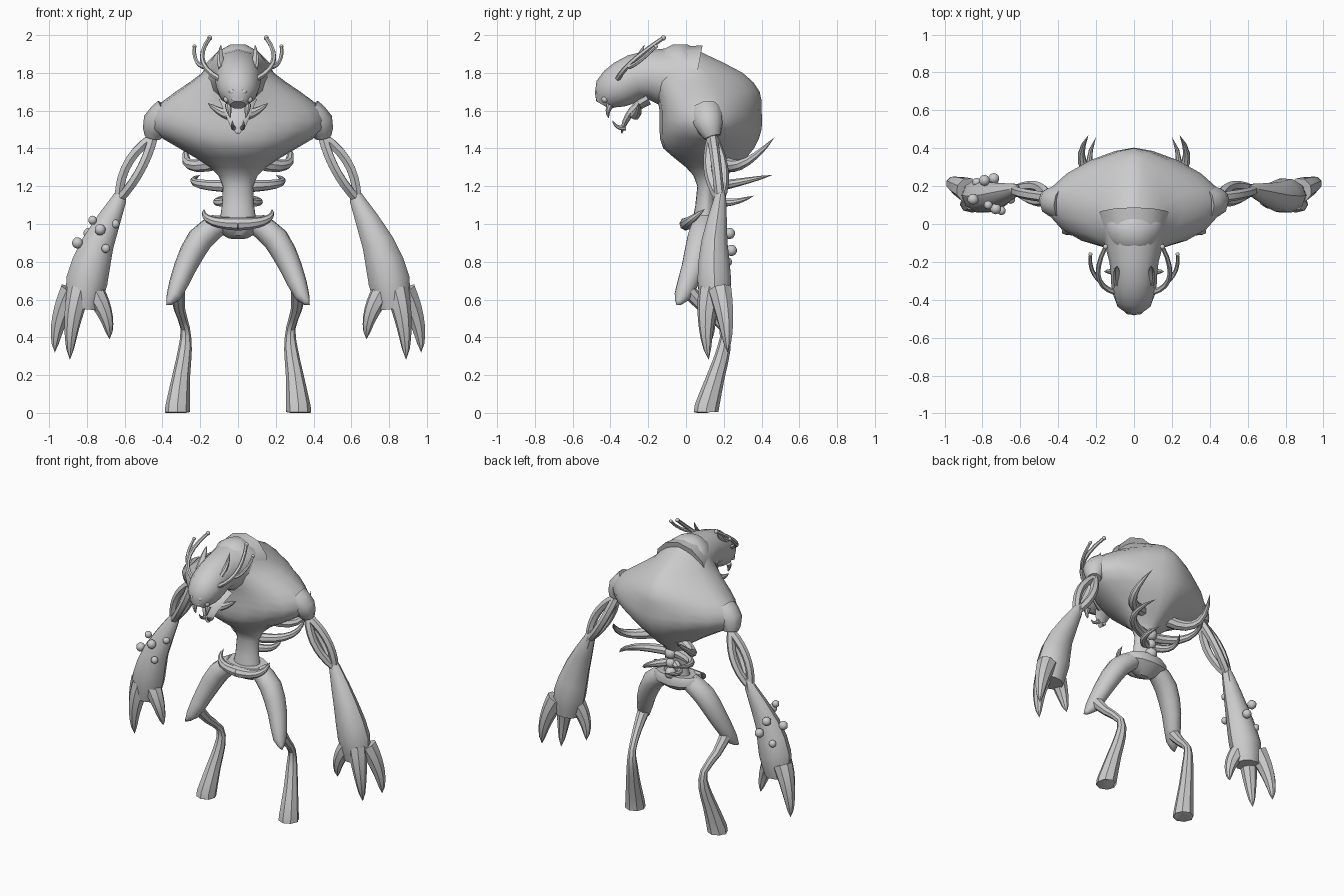
import bpy, bmesh, math
from mathutils import Vector

if "Cube" in bpy.data.objects:
    bpy.data.objects.remove(bpy.data.objects["Cube"])

skin = bpy.data.materials.new("grey_skin")
skin.use_nodes = True
grey = (0.6, 0.6, 0.6, 1)
skin.diffuse_color = grey
skin.node_tree.nodes["Principled BSDF"].inputs["Base Color"].default_value = grey


def finish(name, bm, mirror):
    """Turn a bmesh into a smooth-shaded object, mirrored across x if asked."""
    bmesh.ops.remove_doubles(bm, verts=bm.verts, dist=0.0005)
    bmesh.ops.recalc_face_normals(bm, faces=bm.faces)
    mesh = bpy.data.meshes.new(name)
    bm.to_mesh(mesh)
    bm.free()
    mesh.materials.append(skin)
    part = bpy.data.objects.new(name, mesh)
    bpy.context.collection.objects.link(part)
    if mirror:
        part.modifiers.new("Mirror", 'MIRROR')
    bpy.ops.object.select_all(action='DESELECT')
    part.select_set(True)
    bpy.context.view_layer.objects.active = part
    bpy.ops.object.shade_smooth_by_angle(angle=math.radians(40))


def skin_rings(name, rings, mirror):
    """Bridge equally long point rings and cap the open ends."""
    bm = bmesh.new()
    rows = [[bm.verts.new(point) for point in ring] for ring in rings]
    count = len(rows[0])
    for lower, upper in zip(rows, rows[1:]):
        for i in range(count):
            j = (i + 1) % count
            bm.faces.new((lower[i], lower[j], upper[j], upper[i]))
    for row in (rows[0], rows[-1]):
        if (row[0].co - row[count // 2].co).length > 0.002:
            bm.faces.new(row)
    finish(name, bm, mirror)


def spline(keys, steps=2):
    """Catmull-Rom interpolation of number tuples."""
    last = len(keys) - 1
    result = []
    for i in range(last):
        around = [keys[min(max(k, 0), last)] for k in range(i - 1, i + 3)]
        for step in range(steps):
            t = step / steps
            result.append([b + t * (c - a + t * (2 * a - 5 * b + 4 * c - d
                                                 + t * (3 * b - a - 3 * c + d))) / 2
                           if t else b for a, b, c, d in zip(*around)])
            if t:
                # Use the properly halved linear term
                result[-1] = [b + (t * (c - a) + t * t * (2 * a - 5 * b + 4 * c - d)
                                   + t ** 3 * (3 * b - a - 3 * c + d)) / 2
                              for a, b, c, d in zip(*around)]
    return result + [list(keys[-1])]


def sweep(name, centres, radii, wide, flat, sides, mirror):
    """Sweep an ellipse along a path; wide is the direction of its full radius."""
    rings = []
    for i, (centre, radius) in enumerate(zip(centres, radii)):
        along = centres[min(i + 1, len(centres) - 1)] - centres[max(i - 1, 0)]
        along.normalize()
        across = (wide - along * wide.dot(along)).normalized()
        over = along.cross(across) * flat
        ring = []
        for k in range(sides):
            turn = math.tau * k / sides
            point = centre + radius * (across * math.cos(turn) + over * math.sin(turn))
            point.z = max(point.z, 0)
            ring.append(point)
        rings.append(ring)
    skin_rings(name, rings, mirror)


def limb(name, path, radii, flat=1, sides=10, mirror=True):
    """Smooth limb through joints, each with its own radius."""
    keys = spline([(*joint, radius) for joint, radius in zip(path, radii)])
    sweep(name, [Vector(key[:3]) for key in keys], [max(key[3], 0) for key in keys],
          Vector((1, 0, 0)), flat, sides, mirror)


def horn(name, base, bend, tip, radius, end=0, flat=1, sides=8, mirror=True):
    """Curved spike: one bend, with the radius tapering towards the tip."""
    base, bend, tip = Vector(base), Vector(bend), Vector(tip)
    steps = [k / 7 for k in range(8)]
    centres = [base.lerp(bend, t).lerp(bend.lerp(tip, t), t) for t in steps]
    radii = [radius * (end + (1 - end) * (1 - t) ** 0.6) for t in steps]
    plane = (bend - base).cross(tip - bend).normalized()
    sweep(name, centres, radii, plane, flat, sides, mirror)


def balls(name, centres, radius, mirror=False):
    """Round lumps, every second one a little smaller."""
    bm = bmesh.new()
    for i, centre in enumerate(centres):
        size = radius * (0.8 if i % 2 else 1)
        lump = bmesh.ops.create_uvsphere(bm, u_segments=10, v_segments=7, radius=size)
        bmesh.ops.translate(bm, verts=lump["verts"], vec=centre)
    finish(name, bm, mirror)


def torso_ring(height, half_width, front, back, sides=20):
    """Oval in front, drawn out to a point at the shoulders behind."""
    ring = []
    for k in range(sides):
        c, s = math.cos(math.tau * k / sides), math.sin(math.tau * k / sides)
        power = 1.33 if s > 0 else 1
        x = half_width * math.copysign(abs(c) ** power, c)
        y = math.copysign(abs(s) ** power, s) * (back - front) / 2
        ring.append((x, y + (front + back) / 2, height))
    return ring


# Torso: height, half width, front and back
torso = [(1.95, .04, -.07, .01), (1.9, .12, -.15, .1), (1.8, .19, -.18, .3),
         (1.7, .33, -.16, .39), (1.6, .45, -.14, .4), (1.5, .46, -.14, .4),
         (1.4, .31, -.12, .36), (1.3, .15, 0, .27), (1.2, .08, .06, .17), (1, .1, .03, .18)]
skin_rings("torso", [torso_ring(*key) for key in spline(torso)], False)

# Pelvis bowl with a raised rim
limb("pelvis", [(0, .1, 1.04), (0, .1, 1), (0, .08, .93)], [.15, .17, .06],
     flat=.6, sides=12, mirror=False)
horn("pelvis_rim", (0, 0, 1), (.2, 0, 1), (.18, .1, 1.08), .035)

# Head with hanging jaw
limb("head", [(0, .05, 1.75), (0, -.2, 1.79), (0, -.32, 1.75), (0, -.4, 1.69), (0, -.44, 1.63)],
     [.2, .13, .12, .1, .04], sides=12, mirror=False)
horn("jaw", (0, -.2, 1.66), (0, -.32, 1.6), (0, -.34, 1.48), .1, end=.1, flat=.3, mirror=False)
horn("cheek_spike", (.05, -.27, 1.58), (.1, -.25, 1.59), (.16, -.25, 1.64), .03)
horn("lower_tusk", (.02, -.32, 1.51), (.03, -.37, 1.5), (.03, -.39, 1.55), .015)
horn("upper_fang", (.05, -.4, 1.63), (.05, -.42, 1.6), (.04, -.41, 1.56), .02)
horn("ear", (.08, -.31, 1.82), (.1, -.25, 1.87), (.09, -.22, 1.95), .03, flat=.6)
balls("eyes", [(.03, -.46, 1.7), (.02, -.46, 1.66), (.06, -.43, 1.66)], .018, mirror=True)

# Forked antlers
crown, fork = (.15, -.12, 1.985), (.23, -.16, 1.94)
horn("antler", (.1, -.36, 1.77), (.25, -.32, 1.85), crown, .015, end=.7, sides=6)
horn("antler_branch", (.18, -.3, 1.83), (.24, -.25, 1.85), fork, .012, end=.7, sides=6)
balls("antler_buds", [crown, fork], .014, mirror=True)

# Shoulders and open upper arms made of three bowed strands
shoulder, elbow = Vector((.45, .14, 1.46)), Vector((.63, .18, 1.13))
limb("shoulder", [(.37, .11, 1.58), (.43, .12, 1.53), shoulder], [.09, .08, .045])
for k, place in enumerate(("outer", "rear", "front")):
    turn = math.tau * k / 3
    bow = Vector((math.cos(turn), math.sin(turn), math.cos(turn) / 2)) * .09
    horn(place + "_arm_strand", shoulder, (shoulder + elbow) / 2 + bow, elbow,
         .028, end=.9, sides=6)

# Forearms and three-clawed hands
limb("forearm", [(.61, .18, 1.2), elbow, (.74, .15, .9), (.8, .15, .7), (.82, .15, .55)],
     [.015, .04, .085, .11, .085], flat=.85)
horn("elbow_spike", (.65, .18, 1.07), (.61, .2, 1.12), (.61, .2, 1.2), .03, sides=6)
horn("outer_claw", (.88, .18, .65), (.97, .22, .48), (.97, .22, .32), .065)
horn("middle_claw", (.84, .13, .65), (.89, .09, .48), (.89, .12, .28), .065)
horn("thumb_claw", (.77, .14, .65), (.68, .11, .52), (.68, .14, .39), .06)

# Growths on the right forearm
balls("forearm_boils", [(-.73, .08, .97), (-.7, .07, .87), (-.85, .13, .9), (-.77, .1, 1.02),
                        (-.79, .23, .95), (-.65, .13, 1), (-.74, .24, .86), (-.83, .22, .8)], .03)

# Spurred thighs, thin bent shanks and flared feet
limb("thigh", [(.1, .1, 1), (.2, .08, .92), (.28, .04, .77), (.34, -.02, .62), (.38, -.05, .57)],
     [.06, .07, .06, .04, 0], flat=1.1)
limb("lower_leg", [(.32, .02, .64), (.31, .1, .55), (.28, .2, .45), (.28, .2, .34),
                   (.3, .16, .2), (.32, .11, .03), (.32, .11, 0)],
     [.04, .03, .025, .036, .047, .065, .065], sides=8)

# Curved ribs growing backwards and knobs of the backbone
horn("upper_rib", (.1, .2, 1.33), (.36, .28, 1.25), (.24, .47, 1.46), .04)
horn("middle_rib", (0, .14, 1.2), (.33, .2, 1.2), (.2, .46, 1.26), .035)
horn("lower_rib", (0, .14, 1.13), (.18, .22, 1.09), (.08, .36, 1.15), .03)
balls("backbone_knobs", [(0, .17, 1.2 - k * .07) for k in range(3)], .04)
